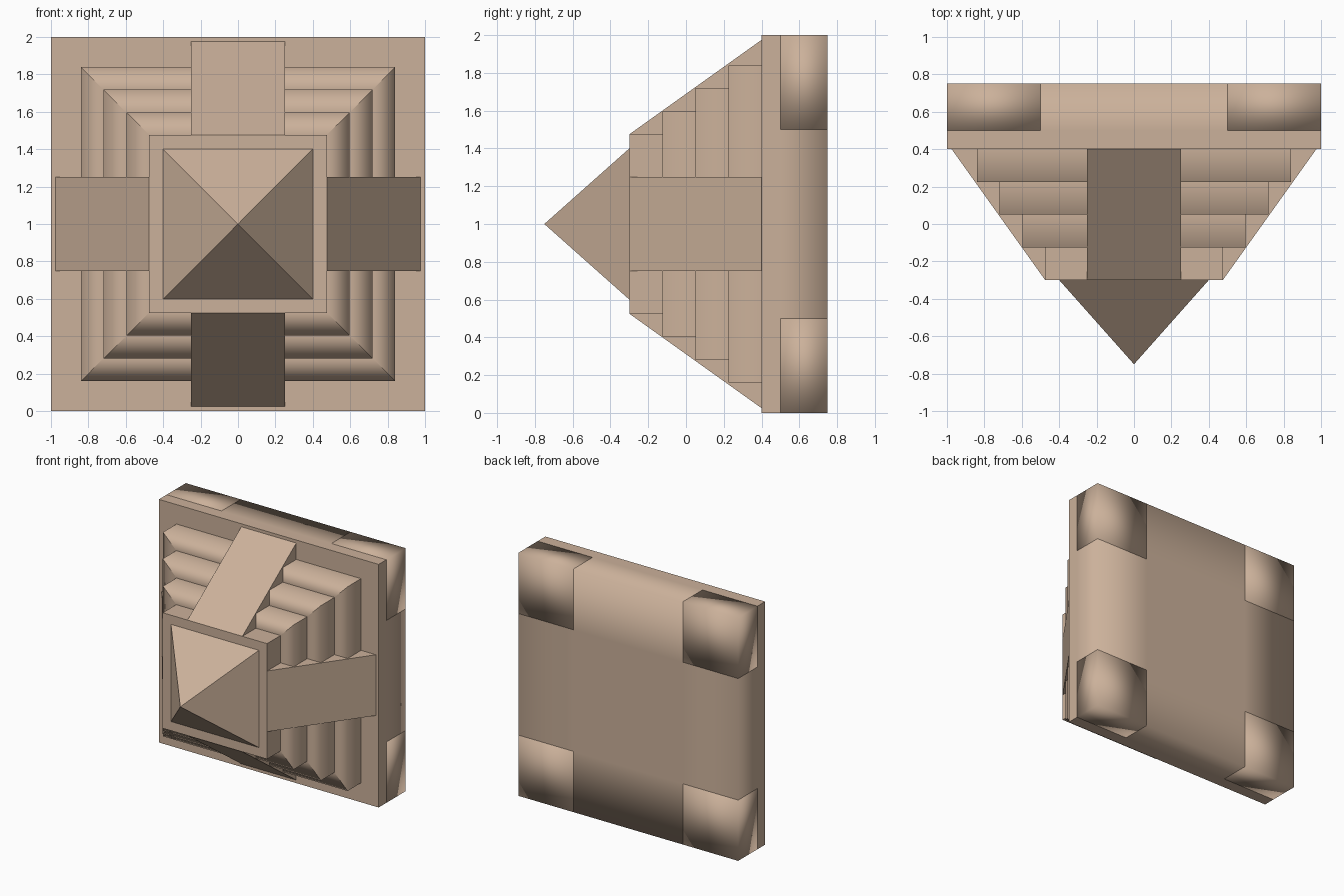
import bpy, bmesh, math
from mathutils import Matrix, Vector

if "Cube" in bpy.data.objects:
    bpy.data.objects.remove(bpy.data.objects["Cube"])

tan = bpy.data.materials.new("tan_stone")
tan.diffuse_color = (0.60, 0.44, 0.325, 1)
tan.use_nodes = True
tan.node_tree.nodes["Principled BSDF"].inputs["Base Color"].default_value = tan.diffuse_color
CENTRE = Vector((0, 0, 1))


def turned(pts, k):
    """Points (across, depth, outward) turned by k quarter turns about the y axis."""
    rot = Matrix.Rotation(k * math.pi / 2, 3, 'Y')
    return [rot @ Vector(p) + CENTRE for p in pts]


def make(name, faces, smooth=False, recalc=True, mitred=False):
    """Object from a list of polygons, welded together."""
    bm = bmesh.new()
    for f in faces:
        bm.faces.new([bm.verts.new(p) for p in f])
    bmesh.ops.remove_doubles(bm, verts=bm.verts[:], dist=1e-4)
    if recalc:
        bmesh.ops.recalc_face_normals(bm, faces=bm.faces[:])
    for f in bm.faces:
        f.smooth = smooth
    if mitred:  # keep the diagonal corner edges crisp
        for e in bm.edges:
            if all(abs(abs(v.co.x) - abs(v.co.z - 1)) < 1e-3 for v in e.verts):
                e.smooth = abs(e.verts[0].co.x - e.verts[1].co.x) > 0.9 * 2
                e.smooth = e.smooth or e.verts[0].co.x * e.verts[1].co.x < 0 \
                    or e.verts[0].co.z > 1 > e.verts[1].co.z \
                    or e.verts[1].co.z > 1 > e.verts[0].co.z
    me = bpy.data.meshes.new(name)
    bm.to_mesh(me)
    bm.free()
    me.materials.append(tan)
    ob = bpy.data.objects.new(name, me)
    bpy.context.collection.objects.link(ob)
    return ob


def box(name, x0, x1, y0, y1, z0, z1, smooth=False):
    def q(*ids):
        return [Vector(((x0, x1)[i & 1], (y0, y1)[i >> 1 & 1], (z0, z1)[i >> 2])) for i in ids]
    return make(name, [q(0, 1, 3, 2), q(4, 5, 7, 6), q(0, 1, 5, 4),
                       q(2, 3, 7, 6), q(0, 2, 6, 4), q(1, 3, 7, 5)], smooth)


# Base slab, and its softly shaded cross-shaped back
box("base_slab", -1, 1, 0.4, 0.5, 0, 2)
h = 0.5
cross = [turned([(-h, .75, -h), (-h, .75, h), (h, .75, h), (h, .75, -h)], 0)]
for k in range(4):
    cross.append(turned([(-h, .75, h), (-h, .75, 1), (h, .75, 1), (h, .75, h)], k))
    cross.append(turned([(-h, .5, 1), (h, .5, 1), (h, .75, 1), (-h, .75, 1)], k))
make("back_cross", cross, smooth=True, recalc=False)

# Four soft-shaded corner feet
for x in (-1, 0.5):
    for z in (0, 1.5):
        box("corner_foot", x, x + 0.5, 0.5, 0.75, z, z + 0.5, smooth=True)

# Stepped tiers: wall and tread, smooth over the step edge
radii = [0.84, 0.72, 0.595, 0.475]
for i in range(3):
    r, n = radii[i], radii[i + 1]
    yb = 0.4 - 0.175 * i
    yf = yb - 0.175
    faces = []
    for k in range(4):
        faces.append(turned([(-r, yf, r), (r, yf, r), (r, yb, r), (-r, yb, r)], k))
        faces.append(turned([(-n, yf, n), (n, yf, n), (r, yf, r), (-r, yf, r)], k))
    make("step_tier", faces, smooth=True, recalc=False, mitred=True)
r = radii[3]
box("top_tier", -r, r, -0.3, -0.125, 1 - r, 1 + r)

# Four ramps over the steps
w = 0.25
for k in range(4):
    a, b = ([(s, -0.3, 0.475), (s, 0.4, 0.975), (s, 0.4, 0.475)] for s in (-w, w))
    faces = [a, b] + [[a[i], a[(i + 1) % 3], b[(i + 1) % 3], b[i]] for i in range(3)]
    make("ramp", [turned(f, k) for f in faces])

# Pointed cap
c = 0.4
cap = [turned([(-c, -0.3, c), (c, -0.3, c), (0, -0.75, 0)], k) for k in range(4)]
cap.append(turned([(-c, -0.3, -c), (c, -0.3, -c), (c, -0.3, c), (-c, -0.3, c)], 0))
make("pointed_cap", cap)
